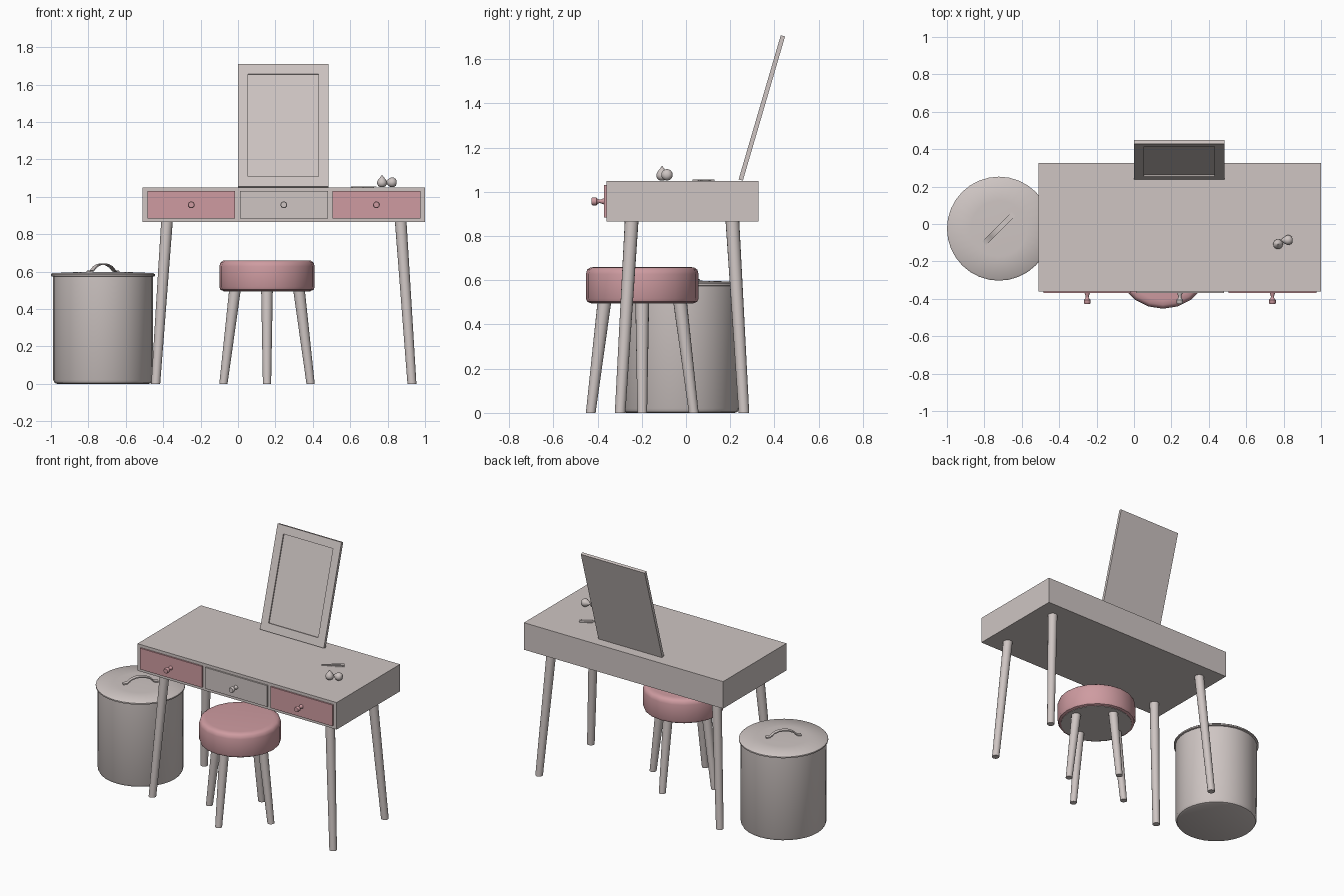
import bpy, bmesh, math
from mathutils import Vector, Matrix

if "Cube" in bpy.data.objects:
    bpy.data.objects.remove(bpy.data.objects["Cube"], do_unlink=True)


def material(name, rgb):
    m = bpy.data.materials.new(name)
    m.use_nodes = True
    m.diffuse_color = (*rgb, 1)
    m.node_tree.nodes["Principled BSDF"].inputs["Base Color"].default_value = (*rgb, 1)
    return m


GREY = material("warm grey", (0.62, 0.56, 0.545))
PINK = material("dusty pink", (0.62, 0.33, 0.355))


def finish(name, bm, *mats, matrix=None, smooth=True):
    bmesh.ops.recalc_face_normals(bm, faces=bm.faces[:])
    mesh = bpy.data.meshes.new(name)
    bm.to_mesh(mesh)
    bm.free()
    ob = bpy.data.objects.new(name, mesh)
    bpy.context.collection.objects.link(ob)
    for m in mats:
        mesh.materials.append(m)
    if matrix:
        ob.matrix_world = matrix
    if smooth:
        bpy.ops.object.select_all(action='DESELECT')
        ob.select_set(True)
        bpy.context.view_layer.objects.active = ob
        bpy.ops.object.shade_smooth_by_angle(angle=math.radians(40))
    return ob


def add_box(bm, lo, hi):
    size = Vector(hi) - Vector(lo)
    mid = (Vector(hi) + Vector(lo)) / 2
    return bmesh.ops.create_cube(bm, size=1, matrix=Matrix.Translation(mid) @ Matrix.Diagonal((*size, 1)))


def box(name, lo, hi, mat):
    bm = bmesh.new()
    add_box(bm, lo, hi)
    return finish(name, bm, mat, smooth=False)


def lathe(name, profile, sides, mat, matrix):
    """Closed solid of revolution from (radius, height) pairs."""
    bm = bmesh.new()
    rings = [[bm.verts.new((r * math.cos(a), r * math.sin(a), z))
              for a in (math.tau * i / sides for i in range(sides))] for r, z in profile]
    for low, high in zip(rings, rings[1:]):
        for i in range(sides):
            j = (i + 1) % sides
            bm.faces.new((low[i], low[j], high[j], high[i]))
    bm.faces.new(rings[0])
    bm.faces.new(rings[-1])
    return finish(name, bm, mat, matrix=matrix)


def leg(name, foot, top, r_foot, r_top):
    """Tapered round leg with level ends."""
    bm = bmesh.new()
    bmesh.ops.create_cone(bm, cap_ends=True, segments=16, radius1=r_foot, radius2=r_top, depth=1)
    foot, top = Vector(foot), Vector(top)
    for v in bm.verts:
        end = top if v.co.z > 0 else foot
        v.co = (v.co.x + end.x, v.co.y + end.y, end.z)
    return finish(name, bm, GREY)


# Table body
CX, CY = 0.245, -0.018
box("table_body", (-0.51, -0.36, 0.865), (1.0, 0.327, 1.05), GREY)

# Drawers and knobs
KNOB = [(0.014, 0), (0.013, 0.006), (0.009, 0.016), (0.008, 0.024), (0.012, 0.032),
        (0.018, 0.038), (0.018, 0.054), (0.015, 0.059)]
for side, x, mat in (("right", -0.25, PINK), ("middle", CX, GREY), ("left", 0.74, PINK)):
    box(side + "_drawer", (x - 0.235, -0.37, 0.885), (x + 0.235, -0.355, 1.03), mat)
    lathe(side + "_knob", KNOB, 16, mat,
          Matrix.Translation((x, -0.368, 0.957)) @ Matrix.Rotation(math.pi / 2, 4, 'X'))

# Splayed table legs
for sx, side in ((-1, "right"), (1, "left")):
    for sy, end in ((-1, "front"), (1, "back")):
        leg(f"table_{end}_{side}_leg", (CX + sx * 0.685, CY + sy * 0.28, 0),
            (CX + sx * 0.625, CY + sy * 0.228, 0.867), 0.024, 0.031)

# Stool: cushion, underside and four legs
SX, SY = 0.155, -0.198
lathe("stool_cushion", [(0.235, 0.497), (0.249, 0.503), (0.255, 0.518), (0.255, 0.628),
                        (0.249, 0.648), (0.235, 0.658), (0.21, 0.66)], 20, PINK,
      Matrix.Translation((SX, SY, 0)) @ Matrix.Rotation(math.pi / 2, 4, 'Z'))
lathe("stool_underside", [(0.232, 0.494), (0.232, 0.499)], 20, GREY, Matrix.Translation((SX, SY, 0)))
for name, dx, dy in (("right", -1, 0), ("left", 1, 0), ("front", 0, -1), ("back", 0, 1)):
    leg(f"stool_{name}_leg", (SX + dx * 0.233, SY + dy * 0.233, 0),
        (SX + dx * 0.172, SY + dy * 0.172, 0.496), 0.022, 0.031)

# Bin and lid
BIN = Matrix.Translation((-0.722, -0.025, 0))
lathe("bin_body", [(0.245, 0), (0.258, 0.005), (0.266, 0.02), (0.267, 0.58)], 32, GREY, BIN)
lathe("bin_lid", [(0.268, 0.573), (0.278, 0.576), (0.278, 0.585), (0.27, 0.592), (0.15, 0.597),
                  (0.02, 0.599)], 32, GREY, BIN)

# Lid handle: a bent strap set on the diagonal
bm = bmesh.new()
path = [(-0.112, 0.597), (-0.085, 0.6), (-0.06, 0.622), (-0.03, 0.634), (0, 0.637),
        (0.03, 0.634), (0.06, 0.622), (0.085, 0.6), (0.112, 0.597)]
rings = [[bm.verts.new((x, y, z + dz)) for y, dz in ((-0.014, 0), (0.014, 0), (0.014, 0.007), (-0.014, 0.007))]
         for x, z in path]
for a, b in zip(rings, rings[1:]):
    for i in range(4):
        bm.faces.new((a[i], a[(i + 1) % 4], b[(i + 1) % 4], b[i]))
bm.faces.new(rings[0])
bm.faces.new(rings[-1])
finish("bin_lid_handle", bm, GREY, matrix=BIN @ Matrix.Rotation(math.pi / 4, 4, 'Z'))

# Leaning mirror with a recessed pane
bm = bmesh.new()
add_box(bm, (-0.242, 0, 0), (0.242, 0.02, 0.68))
bmesh.ops.recalc_face_normals(bm, faces=bm.faces[:])
front = [f for f in bm.faces if f.normal.y < -0.9]
bmesh.ops.inset_region(bm, faces=front, thickness=0.054, use_even_offset=True)
bmesh.ops.inset_region(bm, faces=front, thickness=0.0005, depth=-0.008)
finish("mirror", bm, GREY, smooth=False,
       matrix=Matrix.Translation((0.242, 0.238, 1.056)) @ Matrix.Rotation(math.radians(-16.3), 4, 'X'))

# Two drop-shaped bottles, one upright and one lying down
DROP = [(0.008, 0.001), (0.019, 0.006), (0.026, 0.018), (0.026, 0.03), (0.02, 0.042),
        (0.011, 0.053), (0.004, 0.062), (0.001, 0.067)]
lathe("upright_bottle", DROP, 16, GREY, Matrix.Translation((0.77, -0.108, 1.05)))
lathe("lying_bottle", DROP, 16, GREY, Matrix.Translation((0.849, -0.086, 1.077))
      @ Matrix.Rotation(-math.pi / 2, 4, 'Y'))

# Comb: handle, spine and a row of teeth
bm = bmesh.new()
add_box(bm, (-0.072, -0.007, 0), (-0.005, 0.007, 0.005))
add_box(bm, (-0.01, 0, 0), (0.072, 0.018, 0.005))
for i in range(14):
    x = -0.008 + i * 0.006
    add_box(bm, (x, -0.022, 0.001), (x + 0.003, 0.002, 0.004))
finish("comb", bm, GREY, smooth=False,
       matrix=Matrix.Translation((0.668, 0.075, 1.05)) @ Matrix.Rotation(math.radians(33), 4, 'Z'))
